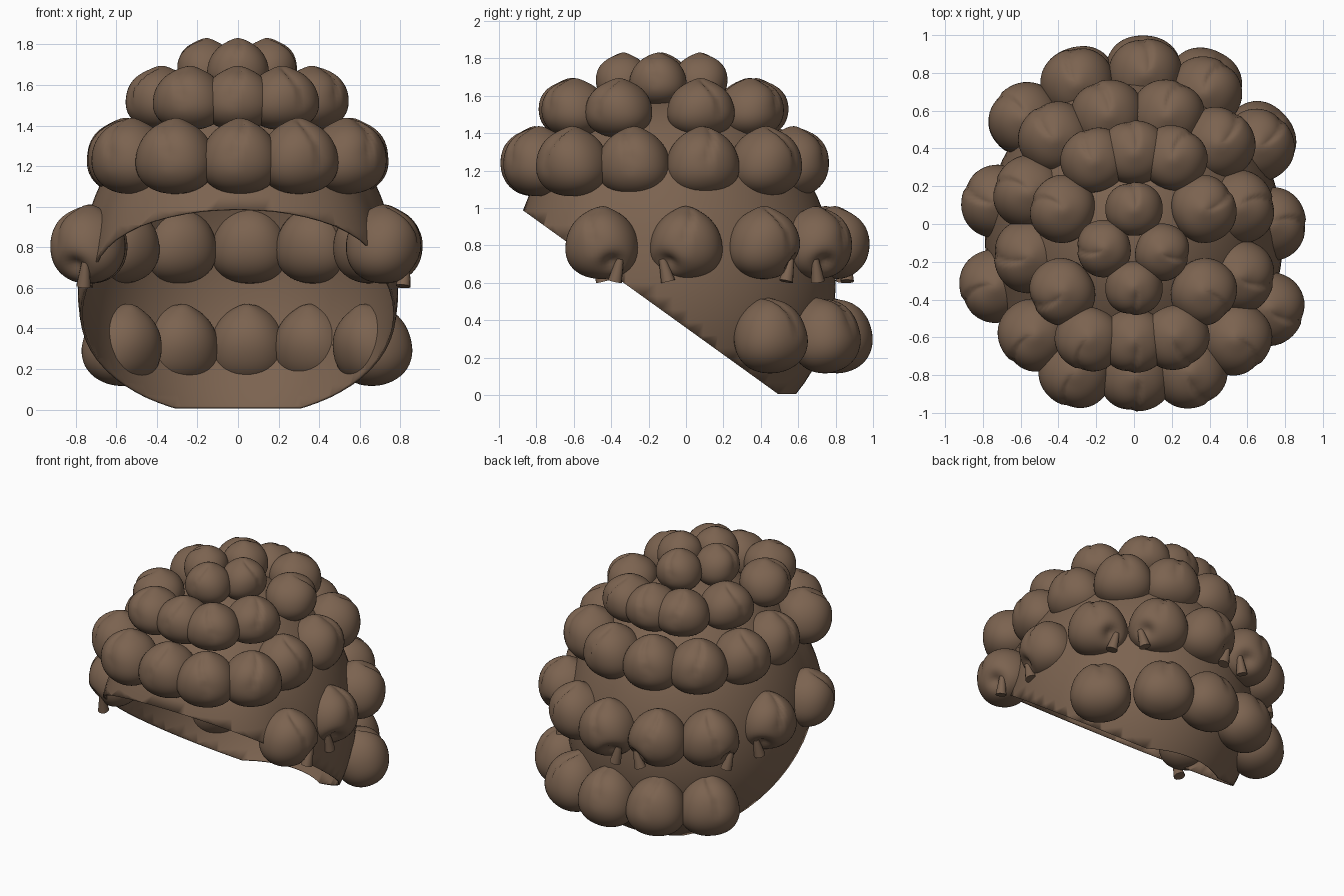
import bpy, bmesh, math
from mathutils import Vector, Matrix

cube = bpy.data.objects.get("Cube")
if cube:
    bpy.data.objects.remove(cube, do_unlink=True)

brown = bpy.data.materials.new("brown hair")
brown.use_nodes = True
brown.diffuse_color = (0.2, 0.125, 0.08, 1)
brown.node_tree.nodes["Principled BSDF"].inputs["Base Color"].default_value = brown.diffuse_color


def finish(name, bm, angle):
    mesh = bpy.data.meshes.new(name)
    bm.to_mesh(mesh)
    bm.free()
    obj = bpy.data.objects.new(name, mesh)
    bpy.context.collection.objects.link(obj)
    mesh.materials.append(brown)
    bpy.ops.object.select_all(action='DESELECT')
    bpy.context.view_layer.objects.active = obj
    obj.select_set(True)
    bpy.ops.object.shade_smooth_by_angle(angle=math.radians(angle))
    return obj


# Cap: rounded shell, broad at the forehead, sliced open along the slanted hairline
bm = bmesh.new()
bmesh.ops.create_uvsphere(bm, u_segments=64, v_segments=40, radius=1)
for v in bm.verts:
    x, y, z = v.co
    x *= 1 + 0.4 * max(0, -y - 0.4)
    v.co = (x * 0.79, y * 0.87 - 0.07, z * (1.0 if z > 0 else 0.91) + 0.6)
for point, normal in (((0, 0, 0.36), (0, 0.72, 1)), ((0, 0, 0.005), (0, 0, 1))):
    bmesh.ops.bisect_plane(bm, geom=bm.verts[:] + bm.edges[:] + bm.faces[:],
                           plane_co=point, plane_no=Vector(normal).normalized(),
                           clear_inner=True)
cap = finish("hair_cap", bm, 40)
shell = cap.modifiers.new("thickness", 'SOLIDIFY')
shell.thickness = 0.012
shell.offset = -1


# One plump curl: pointed crown, an overlapping fold and an optional wisp
def curl(name, x, y, z, width, height, tilt, side, wisp):
    bm = bmesh.new()
    bmesh.ops.create_uvsphere(bm, u_segments=48, v_segments=28, radius=1)
    for v in bm.verts:
        p = v.co.copy()
        p *= sum(abs(c) ** 2.15 for c in p) ** (-1 / 2.15)
        # fold: steep on one side, easing out on the other
        t = side * p.x - 0.15 * math.cos(3 * p.z)
        fold = math.exp(-t / 0.25) if t > 0 else math.exp(t / 0.04)
        reach = min(1, max(0, p.z + 0.4) * 2) * min(1, max(0, p.y + 0.1) * 2)
        v.co = p * (1 - 0.09 * fold * reach)
        v.co.x *= 1 - 0.13 * p.z
        v.co.z += 0.09 * math.exp(-(p.x * p.x + p.y * p.y) / 0.1) * (p.z > 0)
        if wisp:
            # hollow swept under the curl beside the wisp
            d = (p - Vector((side * 0.6, 0.6, -0.6))).length
            v.co *= 1 - 0.26 * math.exp(-(d / 0.35) ** 2)
    if wisp:
        place = (Matrix.Translation((side * 0.62, 0.3, -0.75))
                 @ Matrix.Rotation(side * 0.25, 4, 'Y'))
        bmesh.ops.create_cone(bm, segments=12, radius1=0.2, radius2=0.1, depth=0.66,
                              cap_ends=True, matrix=place)
    bmesh.ops.transform(bm, verts=bm.verts,
                        matrix=Matrix.Diagonal((width * 1.06, width, height, 1)))
    obj = finish(name, bm, 60)
    obj.location = (x, y, z)
    obj.rotation_euler = (tilt, 0, math.atan2(y + 0.1, x) - math.pi / 2)


# Rows of curls from nape to crown:
# height, half width, half height, inward tilt, wisps, places
rows = {
    "nape_curl": (0.315, 0.185, 0.198, 0.3, False, [
        (-0.57, 0.55), (-0.29, 0.75), (0.05, 0.81), (0.37, 0.74), (0.66, 0.45)]),
    "ear_curl": (0.808, 0.182, 0.187, 0, True, [
        (-0.74, -0.33), (-0.73, 0.12), (-0.58, 0.56), (-0.3, 0.75), (0.06, 0.8),
        (0.38, 0.7), (0.66, 0.42), (0.73, 0), (0.72, -0.45)]),
    "brow_curl": (1.243, 0.182, 0.18, 0, False, [
        (-0.31, -0.79), (0.01, -0.81), (0.3, -0.79), (0.54, -0.61), (0.56, -0.28),
        (0.56, 0.09), (0.45, 0.43), (0.18, 0.58), (-0.14, 0.58), (-0.42, 0.46),
        (-0.56, 0.17), (-0.56, -0.17), (-0.53, -0.59)]),
    "upper_curl": (1.53, 0.168, 0.152, 0, False, [
        (-0.24, -0.61), (0, -0.62), (0.22, -0.6), (0.37, -0.36), (0.37, 0.08),
        (0.21, 0.35), (0, 0.38), (-0.21, 0.34), (-0.38, 0.08), (-0.38, -0.36)]),
    "crown_curl": (1.685, 0.142, 0.135, 0, False, [
        (0, 0.08), (-0.16, -0.13), (0.15, -0.15), (0, -0.34)]),
}
for name, (z, width, height, tilt, wisp, places) in rows.items():
    for i, (x, y) in enumerate(places):
        curl(f"{name}_{i + 1}", x, y, z, width, height, tilt, 1 if i % 2 else -1, wisp)
